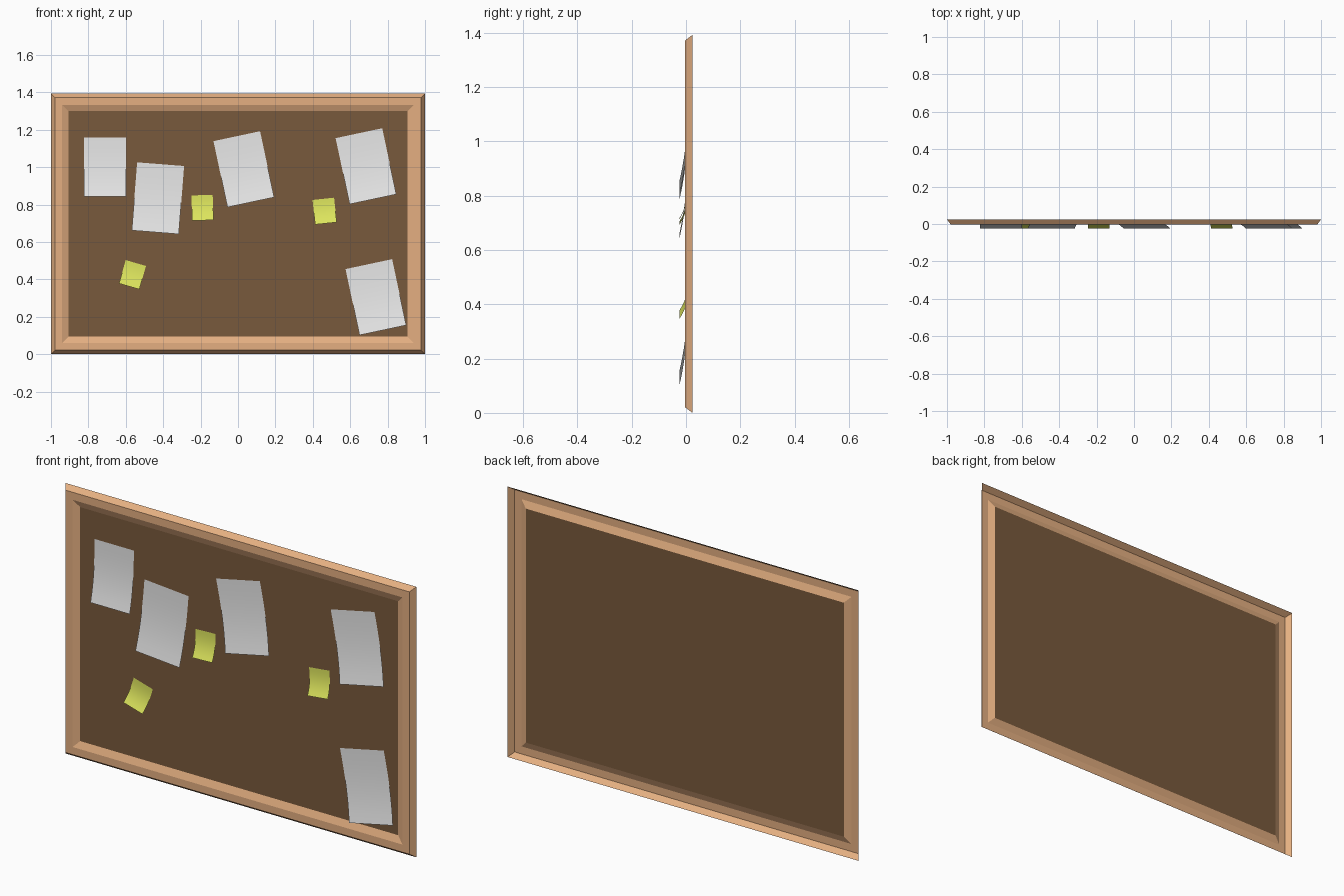
import bpy, bmesh, math
from mathutils import Matrix, Vector

if "Cube" in bpy.data.objects:
    bpy.data.objects.remove(bpy.data.objects["Cube"])

HW, HEIGHT = 1.0, 1.393      # half width and height of the frame
BOARD_Y = 0.010


def material(name, rgb):
    m = bpy.data.materials.new(name)
    m.diffuse_color = (*rgb, 1)
    m.use_nodes = True
    m.node_tree.nodes["Principled BSDF"].inputs["Base Color"].default_value = m.diffuse_color
    return m


wood = material("light_wood", (0.78, 0.43, 0.22))
cork = material("brown_cork", (0.19, 0.10, 0.045))
white = material("white_paper", (0.80, 0.80, 0.80))
yellow = material("yellow_paper", (0.72, 0.78, 0.11))


def finish(name, bm, mat):
    me = bpy.data.meshes.new(name)
    bm.to_mesh(me)
    bm.free()
    me.materials.append(mat)
    ob = bpy.data.objects.new(name, me)
    bpy.context.collection.objects.link(ob)
    return ob


def ring(bm, inset, y):
    """Four corners of the frame outline, moved inwards by inset."""
    x, lo, hi = HW - inset, inset, HEIGHT - inset
    return [bm.verts.new(c) for c in
            ((-x, y, lo), (x, y, lo), (x, y, hi), (-x, y, hi))]


# Frame: open-backed moulding, outer bevel, flat front, inner bevel
bm = bmesh.new()
profile = [(0.0, 0.024), (0.021, -0.004), (0.060, -0.004), (0.094, BOARD_Y)]
rings = [ring(bm, i, y) for i, y in profile]
for a, b in zip(rings, rings[1:]):
    for k in range(4):
        n = (k + 1) % 4
        bm.faces.new((a[k], a[n], b[n], b[k]))
finish("frame", bm, wood)

# Cork panel
bm = bmesh.new()
bm.faces.new(ring(bm, 0.094, BOARD_Y))
finish("cork_panel", bm, cork)


def sheet(name, x, z, w, h, angle, mat, steps=8):
    """Pinned sheet whose lower end curls away from the board."""
    bm = bmesh.new()
    rot = Matrix.Rotation(math.radians(-angle), 3, 'Y')
    rows = []
    for i in range(steps + 1):
        t = i / steps
        y = 0.009 - 0.033 * t ** 2.5
        rows.append([bm.verts.new(Vector((x, y, z)) +
                                  rot @ Vector((s * w / 2, 0, h / 2 - h * t)))
                     for s in (-1, 1)])
    for a, b in zip(rows, rows[1:]):
        f = bm.faces.new((a[0], b[0], b[1], a[1]))
        f.smooth = True
    finish(name, bm, mat)


# Large white sheets: x, z, width, height, tilt
for i, p in enumerate([(-0.712, 1.000, 0.224, 0.315, 0),
                       (-0.428, 0.834, 0.252, 0.365, -4.5),
                       (0.031, 0.989, 0.255, 0.361, 12),
                       (0.684, 1.005, 0.255, 0.361, 12),
                       (0.737, 0.305, 0.255, 0.361, 12)]):
    sheet(f"paper_sheet_{i + 1}", *p, white)

# Small yellow notes
for i, p in enumerate([(-0.190, 0.783, 0.114, 0.135, 2),
                       (0.463, 0.765, 0.116, 0.132, 6),
                       (-0.564, 0.425, 0.113, 0.130, -16)]):
    sheet(f"sticky_note_{i + 1}", *p, yellow)
